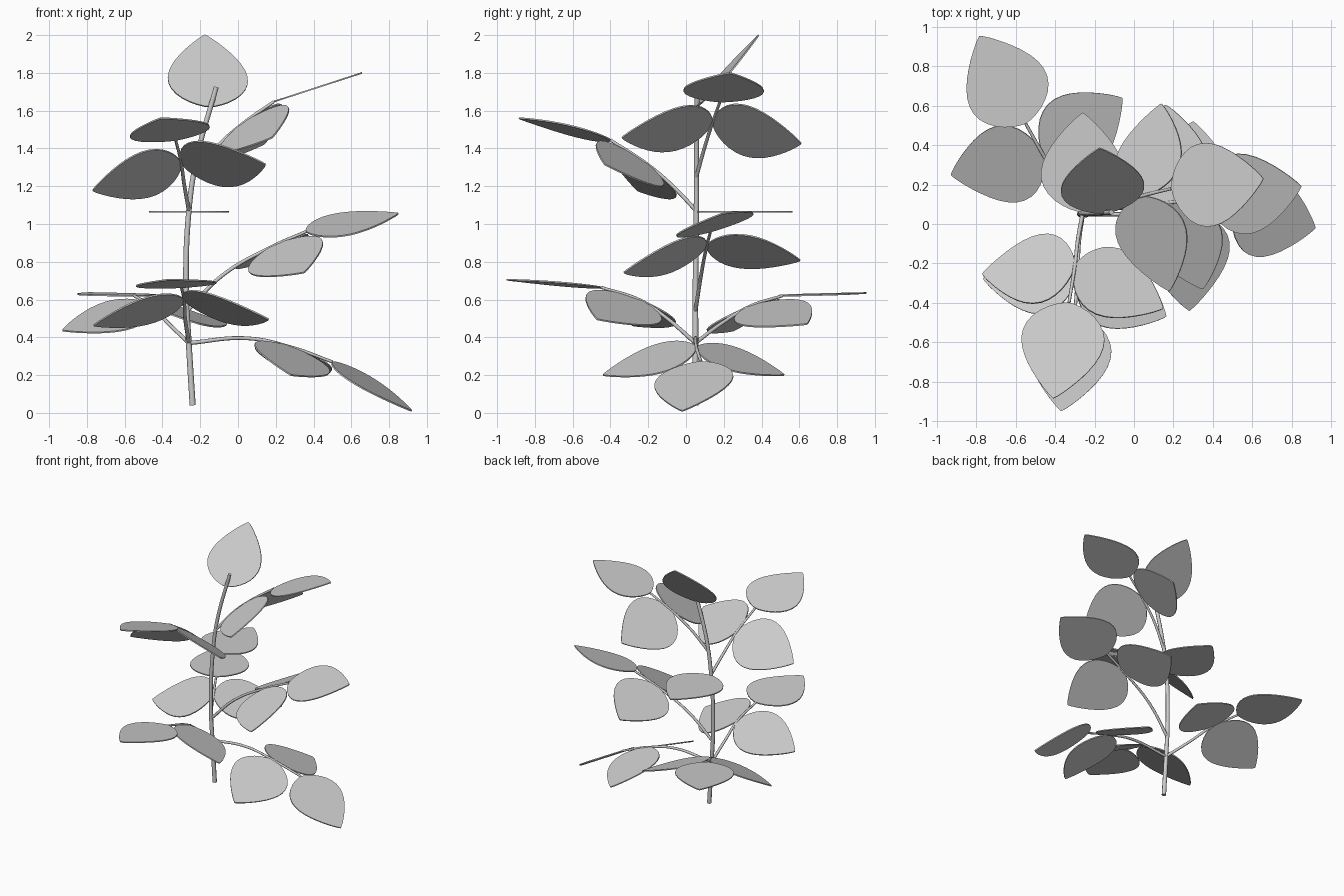
import bpy, bmesh, math
from mathutils import Vector

cube = bpy.data.objects.get("Cube")
if cube:
    bpy.data.objects.remove(cube, do_unlink=True)


def make_material(name, value):
    mat = bpy.data.materials.new(name)
    mat.use_nodes = True
    colour = (value, value, value, 1)
    mat.diffuse_color = colour
    mat.node_tree.nodes["Principled BSDF"].inputs["Base Color"].default_value = colour
    return mat


grey = make_material("plain grey", 0.6)
HALF_WIDTH = 0.213
THICKNESS = 0.008
STEPS = 18


def leaf(name, base, tip, across):
    """Flat pointed leaf from base to tip; 'across' sets its roll."""
    base, tip = Vector(base), Vector(tip)
    d = (tip - base).normalized()
    w = Vector(across)
    w = (w - d * w.dot(d)).normalized()
    rim = []
    for i in range(STEPS + 1):
        u = 0.5 - 0.5 * math.cos(math.pi * i / STEPS)
        half = HALF_WIDTH * max(0, math.sin(math.pi * u ** 0.72)) ** 0.85
        rim.append((base.lerp(tip, u), w * half))
    outline = [p + s for p, s in rim] + [p - s for p, s in rim[-2:0:-1]]
    bm = bmesh.new()
    bm.faces.new([bm.verts.new(p) for p in outline])
    mesh = bpy.data.meshes.new(name)
    bm.to_mesh(mesh)
    bm.free()
    mesh.materials.append(grey)
    obj = bpy.data.objects.new(name, mesh)
    bpy.context.collection.objects.link(obj)
    solid = obj.modifiers.new("thickness", 'SOLIDIFY')
    solid.thickness = THICKNESS
    solid.offset = 0
    return obj


def stalk(name, points, r_start, r_end):
    """Tapered round tube along a smooth path."""
    curve = bpy.data.curves.new(name, 'CURVE')
    curve.dimensions = '3D'
    curve.bevel_depth = 1
    curve.bevel_resolution = 2
    curve.resolution_u = 8
    curve.use_fill_caps = True
    spline = curve.splines.new('BEZIER')
    spline.bezier_points.add(len(points) - 1)
    for i, (bp, co) in enumerate(zip(spline.bezier_points, points)):
        bp.co = co
        bp.handle_left_type = bp.handle_right_type = 'AUTO'
        bp.radius = r_start + (r_end - r_start) * i / (len(points) - 1)
    curve.materials.append(grey)
    obj = bpy.data.objects.new(name, curve)
    bpy.context.collection.objects.link(obj)
    return obj


def branch(name, path, tip, side_tips, across):
    """Stalk with one end leaf and two side leaves at its last joint."""
    joint, end = Vector(path[-2]), Vector(path[-1])
    stalk(name + "_stalk", path, 0.011, 0.008)
    leaf(name + "_end_leaf", end, tip, across)
    for label, side_tip in zip(("first", "second"), side_tips):
        leaf(f"{name}_{label}_side_leaf", joint, side_tip, end - joint)


# Main stem
stalk("main_stem", [(-0.24, 0.05, 0.04), (-0.26, 0.05, 0.36), (-0.275, 0.05, 0.65),
                    (-0.26, 0.055, 1.07), (-0.22, 0.055, 1.34), (-0.115, 0.06, 1.725)],
      0.016, 0.013)

# Leaves growing straight from the stem
leaf("top_leaf", (-0.15, 0.055, 1.62), (-0.175, 0.385, 2.0), (1, 0.1, 0))
leaf("middle_leaf", (-0.26, 0.06, 1.065), (-0.26, 0.565, 1.065), (1, 0, 0))

# Lower branches
branch("lower_left",
       [(-0.26, 0.05, 0.37), (0.05, 0.05, 0.395), (0.29, 0.055, 0.345), (0.5, 0.08, 0.27)],
       (0.92, -0.02, 0.01), [(0.28, -0.44, 0.2), (0.3, 0.52, 0.2)], (0, 1, 0.2))
branch("lower_front",
       [(-0.26, 0.05, 0.37), (-0.28, -0.1, 0.5), (-0.285, -0.24, 0.595), (-0.3, -0.45, 0.665)],
       (-0.37, -0.95, 0.705), [(-0.765, -0.28, 0.463), (0.163, -0.47, 0.495)], (1, 0, 0.04))
branch("lower_back",
       [(-0.26, 0.05, 0.37), (-0.37, 0.19, 0.475), (-0.455, 0.34, 0.565), (-0.55, 0.51, 0.62)],
       (-0.785, 0.955, 0.635), [(-0.93, 0.25, 0.436), (-0.06, 0.64, 0.47)], (0.9, 0.45, 0))

# Upper branches
branch("middle_left",
       [(-0.27, 0.05, 0.54), (-0.08, 0.08, 0.73), (0.19, 0.11, 0.885), (0.36, 0.13, 0.96)],
       (0.85, 0.19, 1.055), [(0.35, -0.33, 0.743), (0.16, 0.605, 0.807)], (0, 1, 0.3))
branch("upper_front",
       [(-0.26, 0.055, 1.07), (-0.285, -0.08, 1.21), (-0.3, -0.21, 1.32), (-0.33, -0.4, 1.445)],
       (-0.41, -0.885, 1.56), [(-0.77, -0.255, 1.177), (0.147, -0.43, 1.315)], (1, 0, 0.12))
branch("upper_left",
       [(-0.235, 0.055, 1.25), (-0.11, 0.1, 1.41), (0.03, 0.14, 1.535), (0.19, 0.18, 1.648)],
       (0.657, 0.23, 1.8), [(0.18, -0.34, 1.457), (0.14, 0.61, 1.426)], (0, 1, 0))
